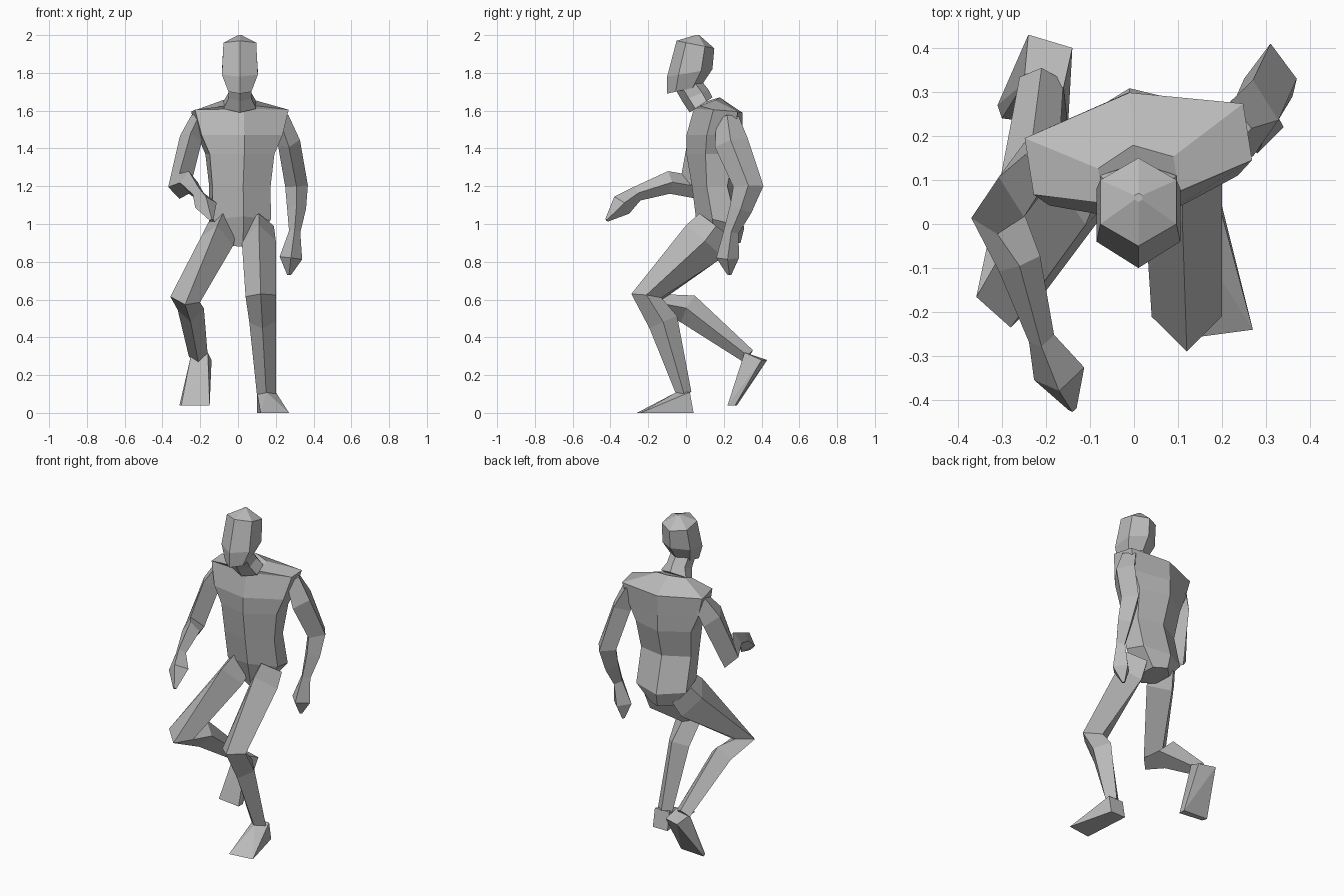
import bpy, bmesh, math
from mathutils import Vector, Matrix

cube = bpy.data.objects.get("Cube")
if cube:
    bpy.data.objects.remove(cube)

# One plain grey for the whole figure
grey = bpy.data.materials.new("plain grey")
grey.use_nodes = True
colour = (.5, .5, .5, 1)
grey.diffuse_color = colour
grey.node_tree.nodes["Principled BSDF"].inputs["Base Color"].default_value = colour


def finish(name, bm):
    """Turn a bmesh into a flat shaded object."""
    bmesh.ops.recalc_face_normals(bm, faces=bm.faces[:])
    mesh = bpy.data.meshes.new(name)
    bm.to_mesh(mesh)
    bm.free()
    mesh.materials.append(grey)
    obj = bpy.data.objects.new(name, mesh)
    bpy.context.scene.collection.objects.link(obj)
    return obj


def skin(name, rings):
    """Bridge matching rings of points and cap both ends."""
    bm = bmesh.new()
    loops = [[bm.verts.new(point) for point in ring] for ring in rings]
    for low, high in zip(loops, loops[1:]):
        for i in range(len(low)):
            j = (i + 1) % len(low)
            bm.faces.new((low[i], low[j], high[j], high[i]))
    bm.faces.new(loops[0])
    bm.faces.new(loops[-1])
    return finish(name, bm)


def stack(name, sections, yaw=0):
    """Six sided sections: y, z, half width, half depth, rise toward the back."""
    rings = []
    turn = Matrix.Rotation(math.radians(yaw), 3, "Z")
    angles = [math.radians(60 * i + 30) for i in range(6)]
    for y, z, wide, deep, rise in sections:
        centre = Vector((.01, y, z))
        rings.append([
            centre + turn @ Vector((wide * math.cos(a), deep * math.sin(a), rise * math.sin(a)))
            for a in angles
        ])
    return skin(name, rings)


def limb(name, path, sizes):
    """Diamond sections, each with a half width and half depth, across a path."""
    points = [Vector(point) for point in path]
    steps = [(end - start).normalized() for start, end in zip(points, points[1:])]
    befores = steps[:1] + steps
    afters = steps + steps[-1:]
    rings = []
    for point, before, after, (wide, deep) in zip(points, befores, afters, sizes):
        along = (before + after).normalized()
        sideways = Vector((1, 0, 0))
        side = (sideways - along * sideways.dot(along)).normalized()
        front = along.cross(side) * deep
        side *= wide
        rings.append([point + side, point + front, point - side, point - front])
    return skin(name, rings)


def hull(name, points):
    """Wrap a few corner points in flat faces."""
    bm = bmesh.new()
    for point in points:
        bm.verts.new(point)
    bmesh.ops.convex_hull(bm, input=bm.verts[:])
    return finish(name, bm)


# Head with a ridge down the face, and the forward leaning neck
stack("head", [
    (-.01, 1.71, .07, .09, .02),
    (.02, 1.8, .11, .12, .02),
    (.05, 1.95, .1, .1, -.02),
    (.06, 2, .01, .01, 0),
])
stack("neck", [
    (.08, 1.63, .1, .06, .04),
    (.05, 1.68, .07, .07, .03),
    (.01, 1.74, .07, .07, .02),
])

# Torso, turned slightly so the left shoulder sits further back
stack("torso", [
    (.19, .89, .08, .1, .01),
    (.18, 1.01, .18, .13, -.03),
    (.14, 1.2, .18, .11, 0),
    (.15, 1.37, .2, .15, 0),
    (.15, 1.47, .25, .15, 0),
    (.17, 1.6, .29, .13, -.01),
    (.1, 1.64, .1, .08, .03),
], yaw=9)

# Arms share one taper: left hangs back, right bends forward
shoulder, upper_arm, elbow = (.05, .06), (.06, .09), (.06, .08)
forearm, wrist, palm, fingertip = (.05, .06), (.03, .04), (.06, .06), (.01, .01)
arm_sizes = [shoulder, upper_arm, elbow, forearm, wrist, palm, fingertip]
limb("left_arm", [
    (.22, .22, 1.56),
    (.27, .24, 1.43),
    (.31, .33, 1.2),
    (.31, .29, 1.08),
    (.3, .24, .96),
    (.28, .22, .82),
    (.27, .23, .73),
], arm_sizes)
limb("right_arm", [
    (-.2, .15, 1.56),
    (-.25, .1, 1.45),
    (-.31, .02, 1.2),
    (-.26, -.09, 1.22),
    (-.21, -.26, 1.16),
    (-.17, -.34, 1.1),
    (-.14, -.42, 1.02),
], arm_sizes)

# Legs share one taper: left planted, right lifted behind
hip, thigh, knee, calf, ankle = (.08, .11), (.09, .13), (.08, .08), (.07, .08), (.05, .04)
leg_sizes = [hip, thigh, knee, calf, ankle]
limb("left_leg", [
    (.11, .16, .99),
    (.11, .1, .91),
    (.12, -.21, .62),
    (.13, -.12, .48),
    (.15, -.01, .1),
], leg_sizes)
limb("right_leg", [
    (-.08, .16, .99),
    (-.11, .1, .91),
    (-.28, -.16, .6),
    (-.25, .01, .55),
    (-.21, .33, .3),
], leg_sizes)

# Wedge shaped feet
hull("left_foot", [
    (.1, .04, 0), (.2, .04, 0), (.27, -.24, 0), (.12, -.26, 0),
    (.1, .02, .11), (.2, .02, .11), (.15, -.05, .11),
])
hull("right_foot", [
    (-.24, .43, .28), (-.14, .4, .28), (-.31, .27, .04), (-.15, .26, .04),
    (-.25, .32, .3), (-.16, .31, .32), (-.3, .24, .04), (-.15, .22, .04),
])
